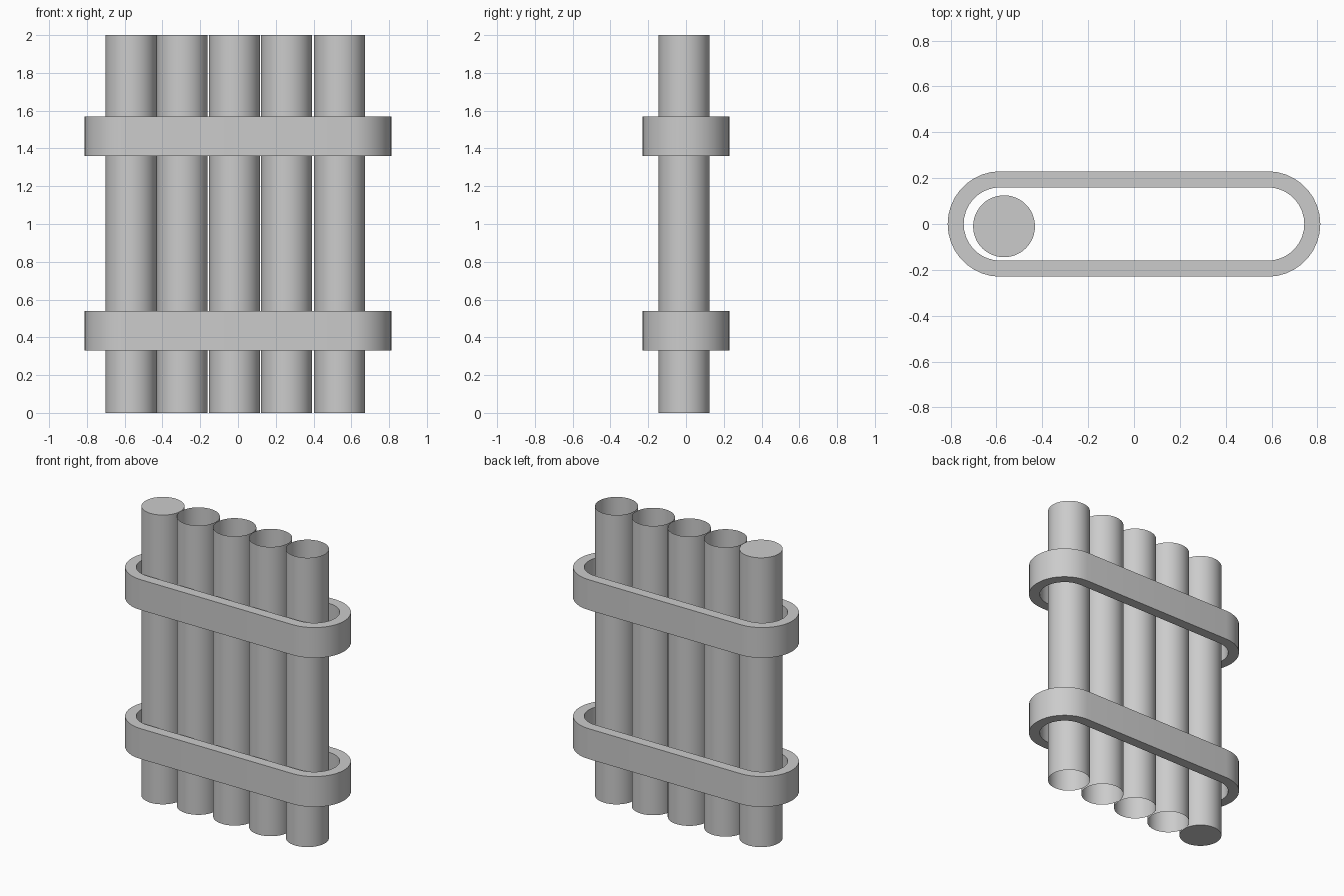
import bpy, bmesh
from math import pi, cos, sin, radians

if "Cube" in bpy.data.objects:
    bpy.data.objects.remove(bpy.data.objects["Cube"])


def finish(bm, name):
    bmesh.ops.recalc_face_normals(bm, faces=bm.faces)
    mesh = bpy.data.meshes.new(name)
    bm.to_mesh(mesh)
    bm.free()
    obj = bpy.data.objects.new(name, mesh)
    bpy.context.collection.objects.link(obj)
    bpy.ops.object.select_all(action='DESELECT')
    obj.select_set(True)
    bpy.context.view_layer.objects.active = obj
    bpy.ops.object.shade_smooth_by_angle(angle=radians(35))
    return obj


def pole(name, x, capped):
    bm = bmesh.new()
    bmesh.ops.create_cone(bm, cap_ends=capped, segments=48,
                          radius1=0.135, radius2=0.135, depth=2.0)
    if not capped:
        # outward normals on the open tubes
        bmesh.ops.recalc_face_normals(bm, faces=bm.faces)
    obj = finish(bm, name)
    obj.location = (x, -0.01, 1.0)


def stadium(half, r, n=18):
    right = [(half + r * cos(a), r * sin(a))
             for a in (-pi / 2 + pi * i / n for i in range(n + 1))]
    return right + [(-x, -y) for x, y in right]


def band(name, z0, z1):
    bm = bmesh.new()
    outer, inner = stadium(0.583, 0.23), stadium(0.583, 0.16)
    loops = [[bm.verts.new((x, y, z)) for x, y in pts]
             for pts, z in ((outer, z0), (outer, z1), (inner, z1), (inner, z0))]
    n = len(outer)
    for k in range(4):
        a, b = loops[k], loops[(k + 1) % 4]
        for i in range(n):
            j = (i + 1) % n
            bm.faces.new((a[i], a[j], b[j], b[i]))
    finish(bm, name)


# Row of upright poles: the leftmost is closed, the rest are open tubes
for i, x in enumerate((-0.567, -0.296, -0.018, 0.257, 0.538)):
    pole(f"pole_{i + 1}", x, capped=(i == 0))

# Two rounded straps around the poles
band("lower_strap", 0.33, 0.54)
band("upper_strap", 1.36, 1.57)
